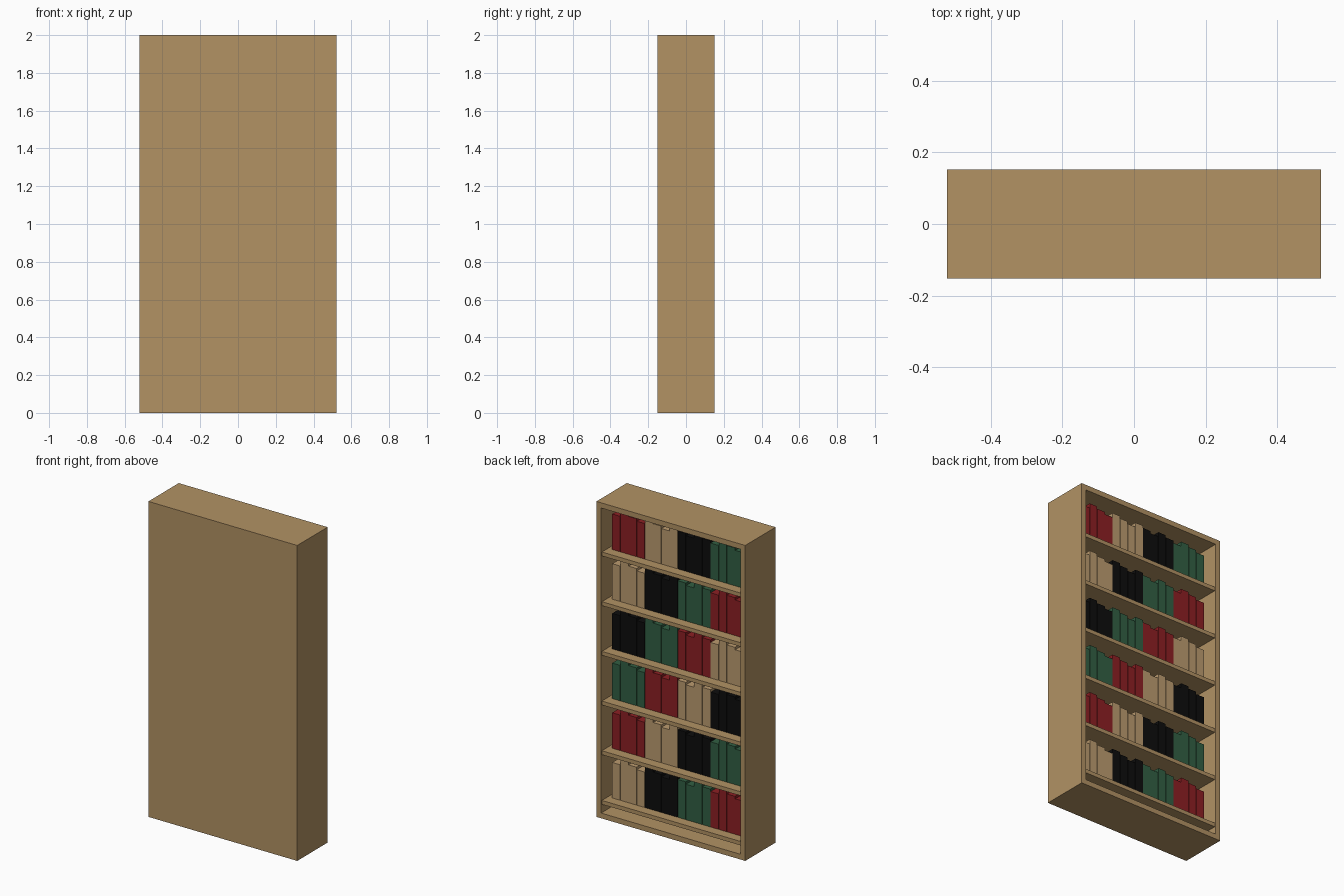
import bpy

cube = bpy.data.objects.get("Cube")
if cube:
    bpy.data.objects.remove(cube, do_unlink=True)


def material(name, rgb):
    m = bpy.data.materials.new(name)
    m.use_nodes = True
    m.diffuse_color = (*rgb, 1)
    m.node_tree.nodes["Principled BSDF"].inputs["Base Color"].default_value = (*rgb, 1)
    return m


wood = material("wood", (0.445, 0.288, 0.127))
red = material("red_cover", (0.266, 0.014, 0.017))
tan = material("tan_cover", (0.50, 0.33, 0.16))
black = material("black_cover", (0.004, 0.004, 0.004))
green = material("green_cover", (0.031, 0.114, 0.056))


def box(name, mat, lo, hi):
    """Axis-aligned box between two corners."""
    corners = [(x, y, z) for x in (lo[0], hi[0]) for y in (lo[1], hi[1]) for z in (lo[2], hi[2])]
    faces = [(0, 1, 3, 2), (4, 6, 7, 5), (0, 4, 5, 1), (2, 3, 7, 6), (0, 2, 6, 4), (1, 5, 7, 3)]
    mesh = bpy.data.meshes.new(name)
    mesh.from_pydata(corners, [], faces)
    mesh.materials.append(mat)
    obj = bpy.data.objects.new(name, mesh)
    bpy.context.collection.objects.link(obj)
    return obj


W, D, H = 0.522, 0.152, 2.0      # half width, half depth, height
T = 0.033                        # board thickness
IN = W - T                       # inner half width
BACK = -D + T                    # inner face of the closed panel

# Case: closed panel, sides, top and bottom
box("closed_panel", wood, (-W, -D, 0), (W, BACK, H))
box("left_side", wood, (IN, BACK, 0), (W, D, H))
box("right_side", wood, (-W, BACK, 0), (-IN, D, H))
box("top_board", wood, (-IN, BACK, H - T), (IN, D, H))
box("bottom_board", wood, (-IN, BACK, 0), (IN, D, T))

# Shelves, each with four groups of four books; the colours shift by one per row
ROWS, BOOKS = 6, 16
BASE, STEP = 0.11, 0.315
PITCH, GAP = 0.0575, 0.002
covers = [red, tan, black, green]
heights = [0.225, 0.255, 0.24]
start = BOOKS * PITCH / 2

for row in range(ROWS):
    top = BASE + STEP * (ROWS - 1 - row)
    box(f"shelf_{row + 1}", wood, (-IN, BACK, top - 0.025), (IN, D - 0.008, top))
    for i in range(BOOKS):
        x = start - i * PITCH
        box(f"book_{row + 1}_{i + 1}", covers[(row + i // 4) % 4],
            (x - PITCH + GAP, BACK + 0.005, top),
            (x, D - 0.07, top + heights[i % 3]))
